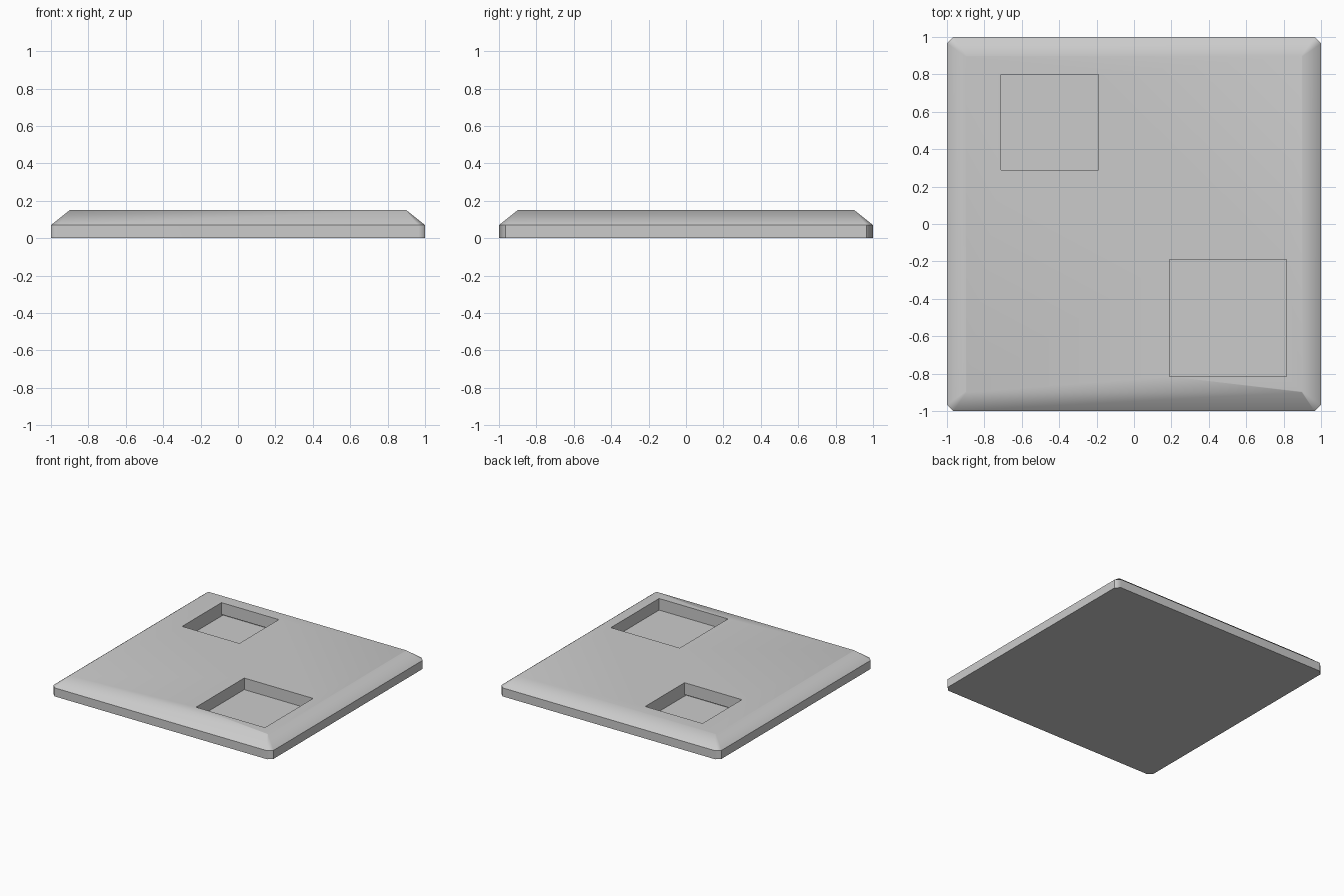
import bpy, bmesh, math

if "Cube" in bpy.data.objects:
    bpy.data.objects.remove(bpy.data.objects["Cube"])

grey = bpy.data.materials.new("plain grey")
grey.use_nodes = True
grey.diffuse_color = (0.6, 0.6, 0.6, 1)
grey.node_tree.nodes["Principled BSDF"].inputs["Base Color"].default_value = (0.6, 0.6, 0.6, 1)


def make_object(name, bm):
    bmesh.ops.recalc_face_normals(bm, faces=bm.faces)
    mesh = bpy.data.meshes.new(name)
    bm.to_mesh(mesh)
    bm.free()
    mesh.materials.append(grey)
    obj = bpy.data.objects.new(name, mesh)
    bpy.context.collection.objects.link(obj)
    return obj


def outline(half, cut):
    """Square with its corners cut off, counter-clockwise."""
    inner = half - cut
    return [(inner, -half), (half, -inner), (half, inner), (inner, half),
            (-inner, half), (-half, inner), (-half, -inner), (-inner, -half)]


def box(name, x, y, z):
    bm = bmesh.new()
    bmesh.ops.create_cube(bm, size=1)
    for v in bm.verts:
        v.co = [r[0] if c < 0 else r[1] for c, r in zip(v.co, (x, y, z))]
    return make_object(name, bm)


# Slab: straight lower sides, sloping upper rim, flat top
bm = bmesh.new()
rings = [[bm.verts.new((x, y, z)) for x, y in outline(half, cut)]
         for half, cut, z in ((1, 0.035, 0), (1, 0.035, 0.07), (0.9, 0.004, 0.15))]
for low, high in zip(rings, rings[1:]):
    for i in range(8):
        j = (i + 1) % 8
        bm.faces.new((low[i], low[j], high[j], high[i]))
bm.faces.new(rings[0])
bm.faces.new(rings[-1])
slab = make_object("slab", bm)

# Square pockets, the small one with a narrow slot under its front and back walls
cutters = [
    box("large_pocket_cutter", (0.19, 0.815), (-0.815, -0.19), (0.055, 0.3)),
    box("small_pocket_cutter", (-0.71, -0.19), (0.29, 0.8), (0.04, 0.3)),
    box("slot_cutter", (-0.709, -0.191), (0.27, 0.82), (0.04, 0.053)),
]
bpy.context.view_layer.objects.active = slab
for cutter in cutters:
    cut = slab.modifiers.new("pocket", "BOOLEAN")
    cut.operation = "DIFFERENCE"
    cut.solver = "EXACT"
    cut.object = cutter
    bpy.ops.object.modifier_apply(modifier=cut.name)
    bpy.data.objects.remove(cutter)

# Soft rim, crisp sides and pockets
bpy.ops.object.select_all(action="DESELECT")
slab.select_set(True)
bpy.ops.object.shade_smooth_by_angle(angle=math.radians(45))
weighted = slab.modifiers.new("flat top shading", "WEIGHTED_NORMAL")
weighted.keep_sharp = True
